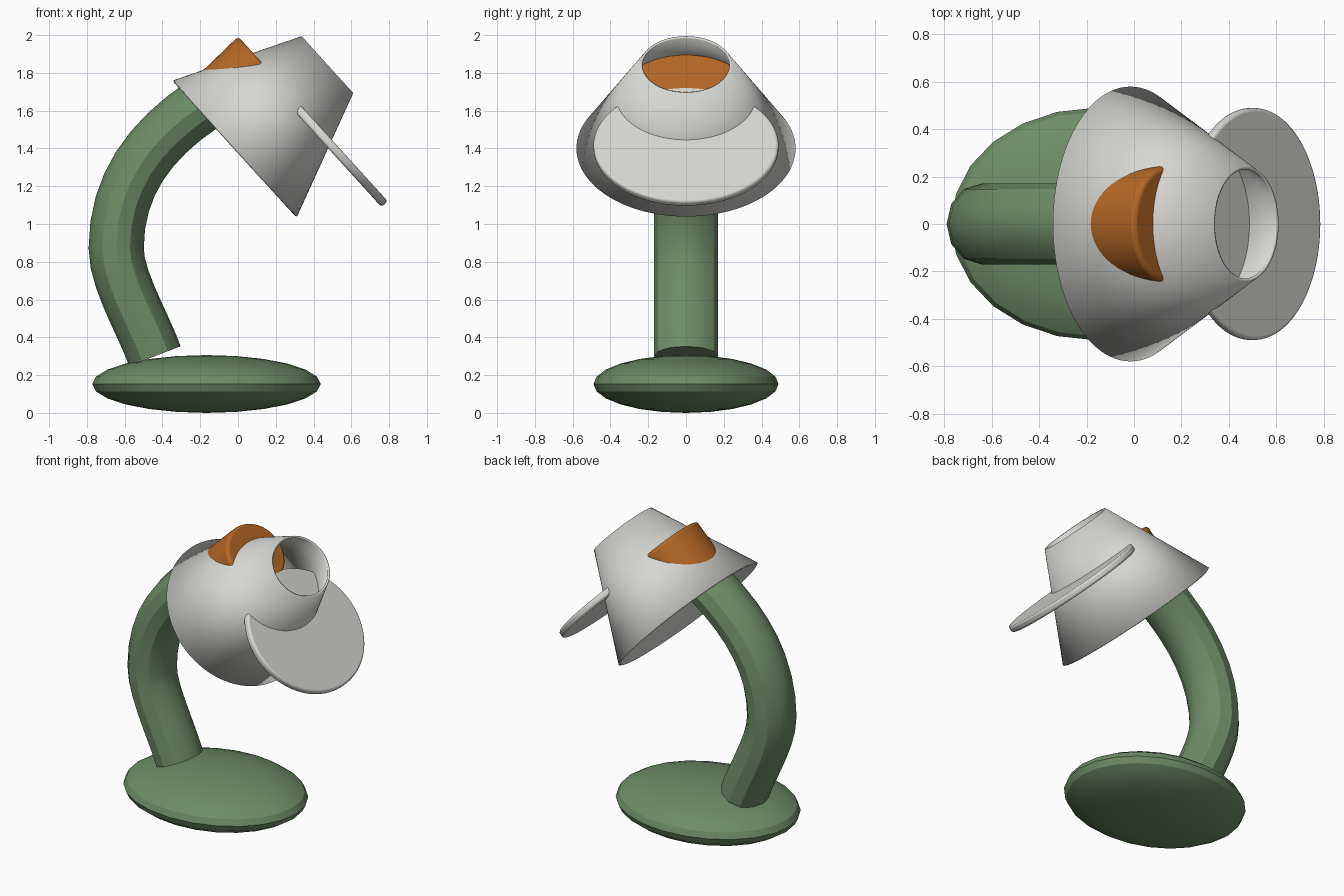
import bpy, bmesh, math
from mathutils import Matrix, Vector
from mathutils.geometry import interpolate_bezier

cube = bpy.data.objects.get("Cube")
if cube:
    bpy.data.objects.remove(cube, do_unlink=True)


def material(name, rgb):
    m = bpy.data.materials.new(name)
    m.use_nodes = True
    m.diffuse_color = (*rgb, 1)
    m.node_tree.nodes["Principled BSDF"].inputs["Base Color"].default_value = (*rgb, 1)
    return m


green = material("sage green", (0.155, 0.265, 0.135))
grey = material("warm light grey", (0.68, 0.68, 0.65))
orange = material("burnt orange", (0.46, 0.135, 0.018))


def finish(name, bm, mat, angle=30):
    bmesh.ops.recalc_face_normals(bm, faces=bm.faces)
    mesh = bpy.data.meshes.new(name)
    bm.to_mesh(mesh)
    bm.free()
    mesh.materials.append(mat)
    ob = bpy.data.objects.new(name, mesh)
    bpy.context.collection.objects.link(ob)
    bpy.ops.object.select_all(action="DESELECT")
    ob.select_set(True)
    bpy.context.view_layer.objects.active = ob
    bpy.ops.object.shade_smooth_by_angle(angle=math.radians(angle))
    return ob


# Tilted frame of the head: local z runs from the wide rim to the narrow rim
HEAD = Matrix.Translation((-0.015, 0, 1.4)) @ Matrix.Rotation(math.atan2(0.74, 0.672), 4, "Y")


def head_part(name, mat, offset, bottom, top, depth, sides=64, capped=True):
    """Elliptical cylinder or cone; offset is (local x, local z of its start)."""
    bm = bmesh.new()
    bmesh.ops.create_cone(bm, segments=sides, radius1=bottom, radius2=top,
                          depth=depth, cap_ends=capped)
    place = Matrix.Translation((offset[0], 0, offset[1] + depth / 2))
    squash = Matrix.Diagonal((0.84, 1, 1, 1))
    bmesh.ops.transform(bm, matrix=place @ squash, verts=bm.verts)
    ob = finish(name, bm, mat)
    ob.matrix_world = HEAD
    return ob


def round_edges(ob, width):
    mod = ob.modifiers.new("rounded rim", "BEVEL")
    mod.width = width
    mod.segments = 3


# Base: flattened ball
bm = bmesh.new()
bmesh.ops.create_uvsphere(bm, u_segments=24, v_segments=12, radius=1)
bmesh.ops.transform(bm, verts=bm.verts, matrix=Matrix.Translation((-0.167, 0, 0.153))
                    @ Matrix.Diagonal((0.605, 0.49, 0.153, 1)))
finish("base", bm, green)

# Neck: oval section swept along a bent path
lower = [(-0.44, 0, 0.30), (-0.49, 0, 0.45), (-0.645, 0, 0.70), (-0.645, 0, 0.87)]
upper = [(-0.645, 0, 0.87), (-0.645, 0, 1.25), (-0.42, 0, 1.50), (-0.08, 0, 1.70)]
path = interpolate_bezier(*map(Vector, lower), 8)[:-1] + interpolate_bezier(*map(Vector, upper), 10)
bm = bmesh.new()
sides = 12
rings = []
for i, p in enumerate(path):
    tangent = (path[min(i + 1, len(path) - 1)] - path[max(i - 1, 0)]).normalized()
    across = Vector((0, 1, 0)).cross(tangent)
    ring = []
    for k in range(sides):
        a = 2 * math.pi * k / sides
        ring.append(bm.verts.new(p + across * 0.146 * math.cos(a)
                                 + Vector((0, 0.17 * math.sin(a), 0))))
    rings.append(ring)
for r, s in zip(rings, rings[1:]):
    for k in range(sides):
        n = (k + 1) % sides
        bm.faces.new((r[k], r[n], s[n], s[k]))
bm.faces.new(rings[0])
bm.faces.new(rings[-1])
finish("neck", bm, green)

# Shade: open truncated cone with a thin wall
shade = head_part("shade", grey, (0, 0), 0.58, 0.242, 0.66, 96, capped=False)
wall = shade.modifiers.new("wall", "SOLIDIFY")
wall.thickness = 0.014
wall.offset = -1

# Visor: thin oval plate through the underside of the shade
visor = head_part("visor", grey, (0.338, 0.365), 0.49, 0.49, 0.045)
round_edges(visor, 0.014)

# Bulb block: its upper corner breaks through the shade
bulb = head_part("bulb_block", orange, (-0.222, 0.12), 0.235, 0.245, 0.29)
round_edges(bulb, 0.02)
